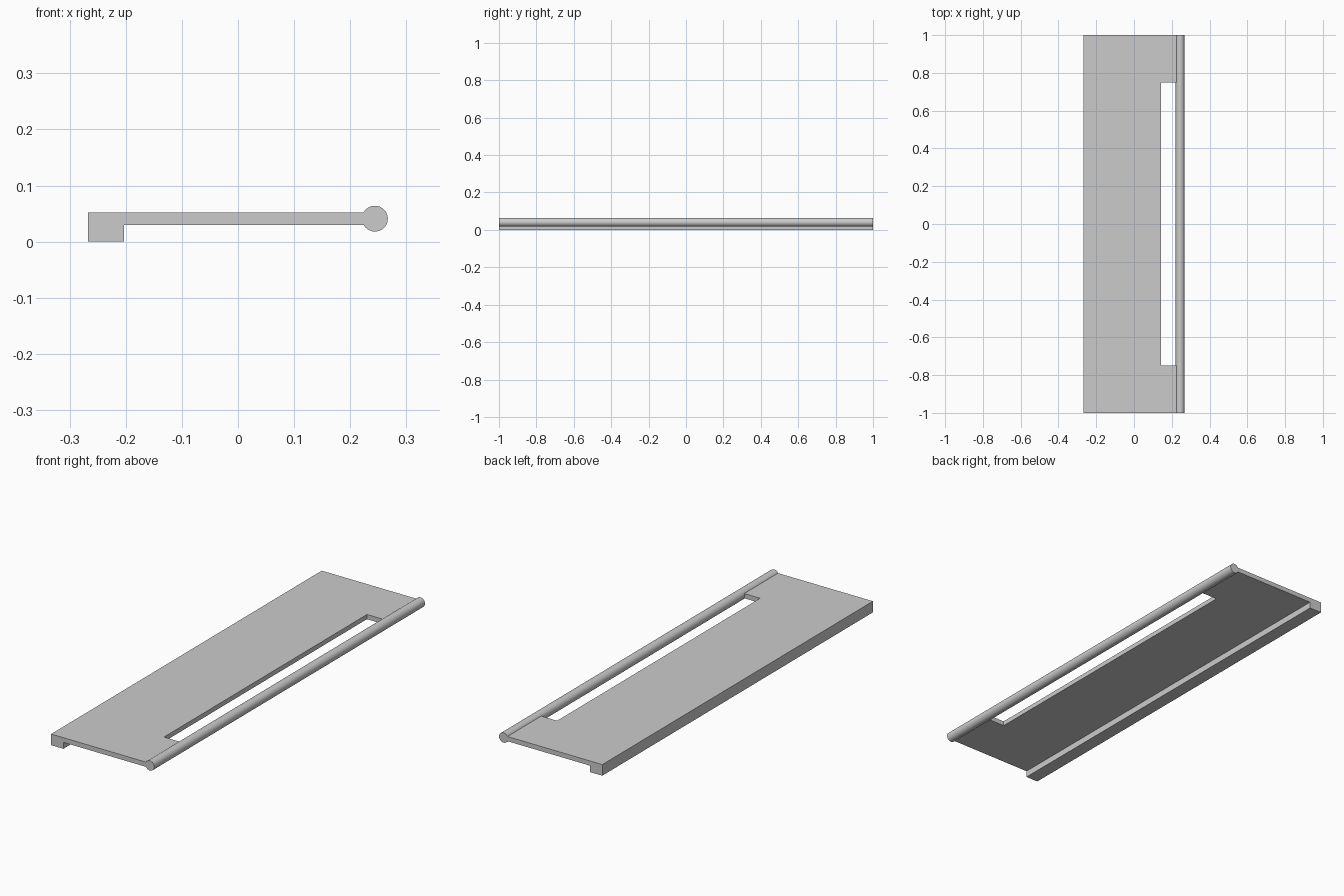
import bpy
import bmesh
import math
from mathutils import Matrix

cube = bpy.data.objects.get("Cube")
if cube:
    bpy.data.objects.remove(cube, do_unlink=True)

grey = bpy.data.materials.new("plain_grey")
grey.use_nodes = True
GREY = (0.6, 0.6, 0.6, 1.0)
grey.diffuse_color = GREY
grey.node_tree.nodes["Principled BSDF"].inputs["Base Color"].default_value = GREY


def add_object(name, bm):
    bmesh.ops.recalc_face_normals(bm, faces=bm.faces)
    mesh = bpy.data.meshes.new(name)
    bm.to_mesh(mesh)
    bm.free()
    mesh.materials.append(grey)
    obj = bpy.data.objects.new(name, mesh)
    bpy.context.collection.objects.link(obj)
    return obj


def extrude_profile(name, points, half_length):
    """Sweep an x-z profile along y."""
    bm = bmesh.new()
    face = bm.faces.new([bm.verts.new((x, -half_length, z)) for x, z in points])
    result = bmesh.ops.extrude_face_region(bm, geom=[face])
    moved = [v for v in result["geom"] if isinstance(v, bmesh.types.BMVert)]
    bmesh.ops.translate(bm, verts=moved, vec=(0, 2 * half_length, 0))
    return add_object(name, bm)


# Flat panel with a thick lip along its left edge
left, lip, right = -0.267, -0.203, 0.224
under, top = 0.03, 0.052
panel = extrude_profile("panel_with_lip", [
    (left, 0), (lip, 0), (lip, under), (right, under), (right, top), (left, top)], 1.0)

# Long opening beside the rod, leaving a tab at each end
cutter = extrude_profile("slot_cutter", [
    (0.142, -0.1), (0.3, -0.1), (0.3, 0.2), (0.142, 0.2)], 0.75)
cutter.hide_render = True
cutter.hide_viewport = True
cutter.display_type = "WIRE"
slot = panel.modifiers.new("slot", "BOOLEAN")
slot.operation = "DIFFERENCE"
slot.solver = "EXACT"
slot.object = cutter

# Round rod along the right edge
bm = bmesh.new()
bmesh.ops.create_cone(
    bm, cap_ends=True, segments=48, radius1=0.023, radius2=0.023, depth=2.0,
    matrix=Matrix.Translation((0.244, 0, 0.041)) @ Matrix.Rotation(math.pi / 2, 4, "X"))
rod = add_object("edge_rod", bm)
bpy.ops.object.select_all(action="DESELECT")
rod.select_set(True)
bpy.context.view_layer.objects.active = rod
bpy.ops.object.shade_smooth_by_angle(angle=math.radians(30))
